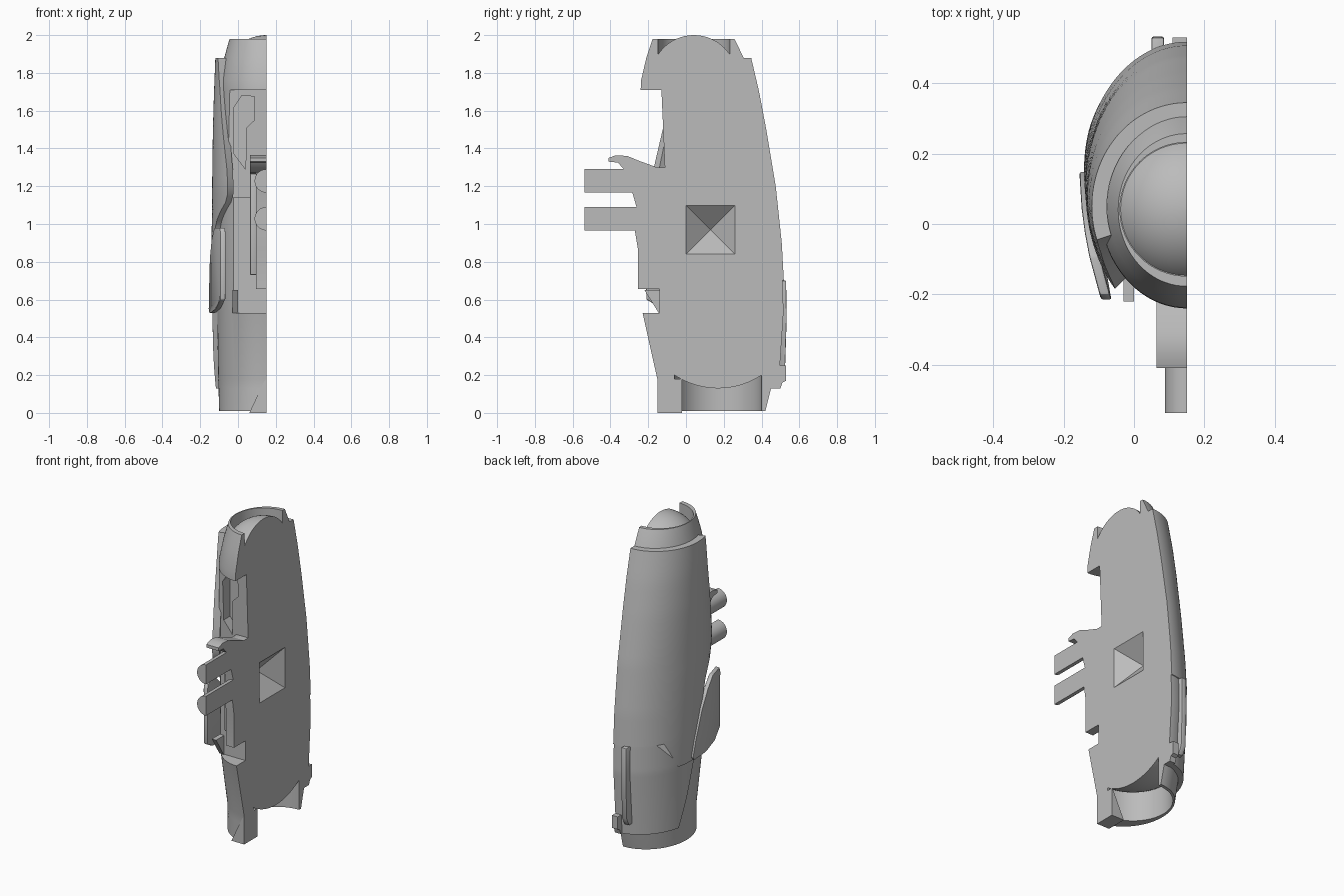
import bpy, bmesh, math

if "Cube" in bpy.data.objects:
    bpy.data.objects.remove(bpy.data.objects["Cube"])

CUT = 0.15  # x of the flat split face
grey = bpy.data.materials.new("plain grey")
grey.use_nodes = True
grey.diffuse_color = (0.5, 0.5, 0.5, 1)
grey.node_tree.nodes["Principled BSDF"].inputs["Base Color"].default_value = (0.5, 0.5, 0.5, 1)


def finish(name, bm, bevel=0):
    bmesh.ops.recalc_face_normals(bm, faces=bm.faces)
    mesh = bpy.data.meshes.new(name)
    bm.to_mesh(mesh)
    bm.free()
    ob = bpy.data.objects.new(name, mesh)
    bpy.context.collection.objects.link(ob)
    mesh.materials.append(grey)
    if bevel:
        mod = ob.modifiers.new("soft edges", "BEVEL")
        mod.width, mod.segments, mod.limit_method = bevel, 2, "ANGLE"
    return ob


def loft(name, rows, bevel=0):
    """Skin closed loops of equal length and cap both ends."""
    bm = bmesh.new()
    loops = [[bm.verts.new(p) for p in row] for row in rows]
    n = len(loops[0])
    for a, b in zip(loops, loops[1:]):
        for i in range(n):
            j = (i + 1) % n
            bm.faces.new((a[i], a[j], b[j], b[i]))
    bm.faces.new(loops[0])
    bm.faces.new(loops[-1])
    return finish(name, bm, bevel)


def prism(name, pts, axis, lo, hi, bevel=0):
    """Extrude a 2D outline along an axis."""
    def place(p, d):
        return (d, p[0], p[1]) if axis == "x" else (p[0], d, p[1])
    return loft(name, [[place(p, d) for p in pts] for d in (lo, hi)], bevel)


def box(name, x, y, z, bevel=0):
    return prism(name, [(y[0], z[0]), (y[1], z[0]), (y[1], z[1]), (y[0], z[1])], "x", *x, bevel)


def sample(table, z):
    """Linear lookup in rows of (z, values...)."""
    for a, b in zip(table, table[1:]):
        if z <= b[0]:
            t = max(0, (z - a[0]) / (b[0] - a[0]))
            return [p + (q - p) * t for p, q in zip(a[1:], b[1:])]
    return table[-1][1:]


def arc(z, rx, front, back, end=math.pi, n=40):
    yc, ry = (front + back) / 2, (back - front) / 2
    return [(CUT - rx * math.sin(end * i / n), yc + ry * math.cos(end * i / n), z)
            for i in range(n + 1)]


def cylinder(name, radius, y, z0, z1):
    bm = bmesh.new()
    bmesh.ops.create_cone(bm, cap_ends=True, segments=64, radius1=radius, radius2=radius, depth=z1 - z0)
    bmesh.ops.translate(bm, verts=bm.verts, vec=(CUT, y, (z0 + z1) / 2))
    return finish(name, bm)


# Core body with head: z, half width, front y, back y
core_table = [(0.01, 0.25, -0.147, 0.42), (0.13, 0.253, -0.15, 0.45), (0.18, 0.255, -0.152, 0.46),
              (0.53, 0.26, -0.23, 0.485), (1.0, 0.263, -0.235, 0.47), (1.3, 0.258, -0.24, 0.43),
              (1.71, 0.25, -0.24, 0.36), (1.76, 0.247, -0.238, 0.345), (1.88, 0.223, -0.21, 0.305),
              (1.98, 0.195, -0.177, 0.257)]
core = loft("core_body", [arc(*row) for row in core_table])

# Recesses cut into the core
hexagon = [(-0.02, 1.62), (0.02, 1.68), (0.087, 1.675), (0.087, 1.55),
           (0.045, 1.51), (0.04, 1.29), (-0.02, 1.37)]
square = [(0, 0.84), (0.26, 0.84), (0.26, 1.1), (0, 1.1)]
cutters = [
    prism("chest_cutter", [(-1, 1.14), (-0.105, 1.14), (-0.13, 1.71), (-1, 1.71)], "x", -0.05, 0.4),
    box("lap_cutter", (-0.025, 0.4), (-1, -0.14), (0.53, 1.15)),
    prism("chest_recess_cutter", hexagon, "y", -0.5, -0.05),
    cylinder("collar_cutter", 0.19, 0.042, 1.9, 2.2),
    cylinder("nozzle_cutter", 0.23, 0.17, -0.2, 0.2),
    loft("socket_cutter", [[(0.151, y, z) for y, z in square],
                           [(0.04, 0.13 + (y - 0.13) * 0.01, 0.97 + (z - 0.97) * 0.01) for y, z in square]]),
]
for cutter in cutters:
    cutter.hide_render = True
    mod = core.modifiers.new("cut", "BOOLEAN")
    mod.operation, mod.solver, mod.object = "DIFFERENCE", "EXACT", cutter


# Head dome and nozzle bulge
def dome(name, y, radius, base, height):
    rows = []
    big = (radius ** 2 + height ** 2) / (2 * abs(height))
    for i in range(13):
        r = max(radius * math.cos(math.pi / 2 * i / 12), 0.002)
        drop = big - math.sqrt(big ** 2 - r ** 2)
        z = base + math.copysign(abs(height) - drop, height)
        rows.append(arc(z, r, y - r, y + r))
    return loft(name, rows)


dome("head_dome", 0.042, 0.188, 1.9, 0.1)
dome("nozzle_bulge", 0.17, 0.23, 0.2, -0.07)

# Outer shell in two overlapping layers
shell_table = [(0.13, 0.283, -0.2, 0.495), (0.53, 0.292, -0.21, 0.522), (0.7, 0.292, -0.23, 0.518),
               (0.9, 0.29, -0.26, 0.507), (1.2, 0.287, -0.3, 0.475), (1.5, 0.283, -0.27, 0.425),
               (1.7, 0.277, -0.25, 0.387), (1.88, 0.27, -0.245, 0.345)]
edge_table = [(0.13, 0.24), (0.3, 0.18), (0.53, 0.11), (0.8, 0.04), (1.0, -0.03), (1.13, -0.175),
              (1.2, -0.185), (1.3, -0.17), (1.6, -0.1), (1.88, -0.045)]


def shell(name, z0, z1, offset, thick, seam=None):
    rows = []
    for k in range(31):
        outer, inner = [], []
        for i in range(41):
            t = i / 40
            low = seam(t) if seam else z0
            z = low + (z1 - low) * k / 30
            rx, front, back = sample(shell_table, z)
            rx, front, back = rx - offset, front + offset, back - offset
            yc, ry = (front + back) / 2, (back - front) / 2
            a = t * math.acos((sample(edge_table, z)[0] - yc) / ry)
            s, c = math.sin(a), math.cos(a)
            outer.append((CUT - rx * s, yc + ry * c, z))
            inner.append((CUT - (rx - thick) * s, yc + (ry - thick) * c, z))
        rows.append(outer + inner[::-1])
    return loft(name, rows)


shell("upper_shell", 0.53, 1.88, 0, 0.043, lambda t: 0.7 - 0.17 * min(1, max(0, (t - 0.55) / 0.2)))
shell("lower_shell", 0.13, 0.72, 0.006, 0.035)

# Side guard plate, bent around the body
outline = [(-0.2, 0.98), (-0.09, 0.98), (-0.02, 0.92), (0.05, 0.82), (0.12, 0.65), (0.15, 0.55),
           (0.13, 0.53), (0, 0.53), (-0.12, 0.55), (-0.21, 0.6), (-0.215, 0.95)]
guard = prism("side_guard", outline, "x", 0, 0.03, 0.007)
for v in guard.data.vertices:
    v.co.x += -0.155 + 0.06 * ((0.15 - v.co.y) / 0.36) ** 2

# Twin gun housing, hood and barrels
hood = [(-0.1, 1.28), (-0.25, 1.335), (-0.31, 1.36), (-0.37, 1.364), (-0.41, 1.35), (-0.41, 1.33),
        (-0.36, 1.325), (-0.33, 1.29), (-0.28, 1.27), (-0.1, 1.25)]
prism("gun_hood", hood, "x", 0.064, CUT)
housing = [(-0.1, 1.3), (-0.285, 1.3), (-0.285, 1.17), (-0.262, 1.09), (-0.27, 0.96),
           (-0.255, 0.87), (-0.255, 0.655), (-0.1, 0.655)]
prism("gun_housing", housing, "x", 0.095, CUT)
box("gun_side_rail", (0.064, 0.1), (-0.23, -0.1), (0.73, 1.3), 0.006)
half_round = [(CUT - 0.062 * math.sin(math.pi * i / 20), 0.062 * math.cos(math.pi * i / 20))
              for i in range(21)]
for name, z in (("upper_barrel", 1.228), ("lower_barrel", 1.028)):
    prism(name, [(x, z + h) for x, h in half_round], "y", -0.537, -0.2)

# Lap wedge and front foot
prism("lap_wedge", [(-0.22, 0.65), (-0.12, 0.65), (-0.12, 0.53), (-0.145, 0.53)], "x", -0.03, 0.0)
prism("front_foot", [(0.06, 0), (CUT, 0), (CUT, 0.18), (0.135, 0.16)], "y", -0.152, -0.02)

# Back rib and latch
rib = [(0.42, 0.2), (0.5, 0.2), (0.525, 0.25), (0.533, 0.5), (0.53, 0.7), (0.42, 0.7)]
prism("back_rib", rib, "x", 0.05, 0.085, 0.005)
latch = [(0.42, 0.13), (0.5, 0.13), (0.51, 0.16), (0.53, 0.17), (0.53, 0.25), (0.42, 0.25)]
prism("back_latch", latch, "x", 0.11, CUT)

# Apply modifiers, drop cutters, smooth the curved faces
for ob in [o for o in bpy.context.collection.objects if o.type == "MESH" and o.data.materials[:1] == [grey]]:
    if ob in cutters:
        continue
    bpy.ops.object.select_all(action="DESELECT")
    bpy.context.view_layer.objects.active = ob
    ob.select_set(True)
    for mod in list(ob.modifiers):
        bpy.ops.object.modifier_apply(modifier=mod.name)
    bpy.ops.object.shade_smooth_by_angle(angle=math.radians(30))
for cutter in cutters:
    bpy.data.objects.remove(cutter)
